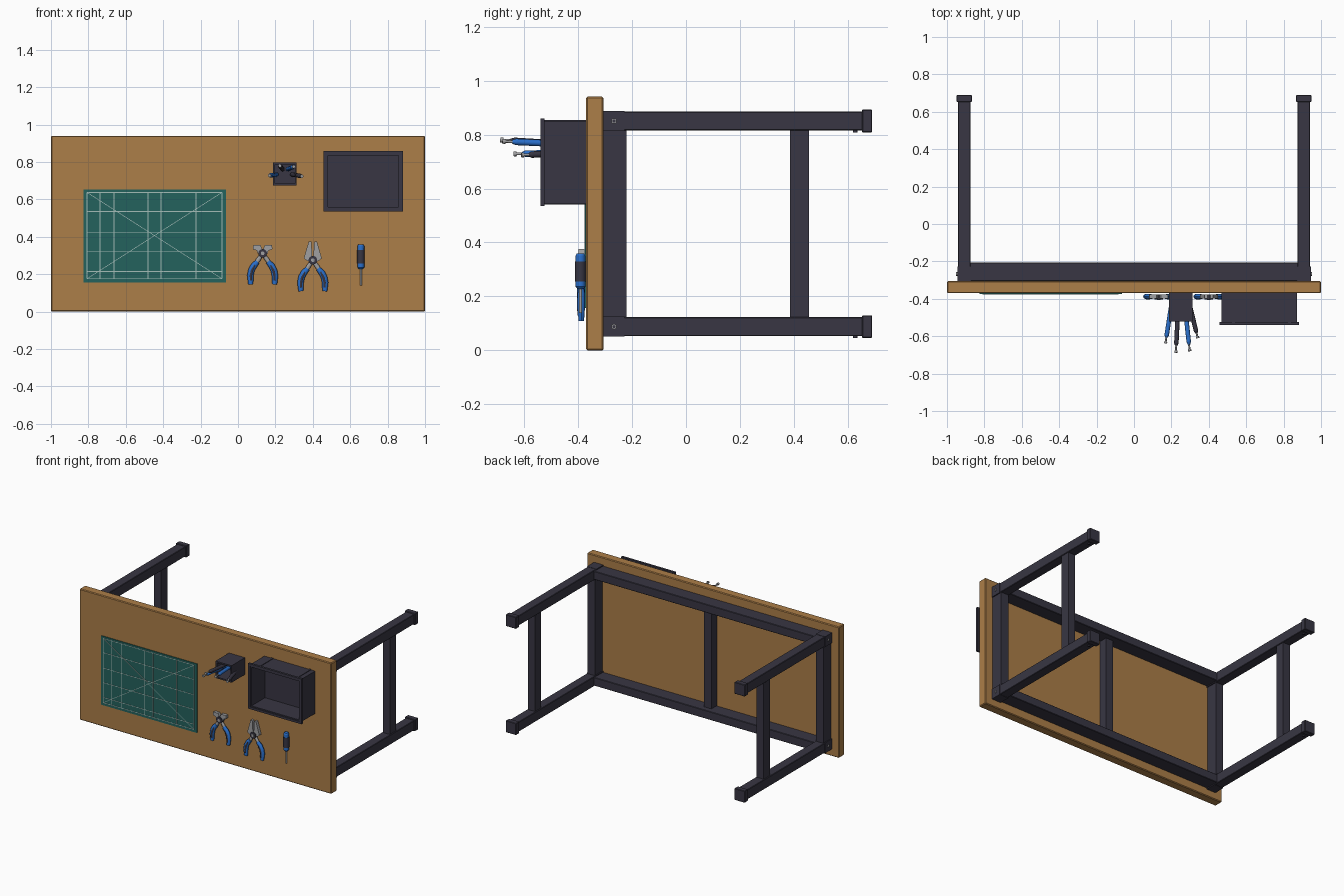
import bpy, bmesh, math
from mathutils import Vector, Matrix

if "Cube" in bpy.data.objects:
    bpy.data.objects.remove(bpy.data.objects["Cube"])


def mat(name, r, g, b):
    m = bpy.data.materials.new(name)
    lin = [((c / 255 + 0.055) / 1.055) ** 2.4 for c in (r, g, b)]
    m.diffuse_color = (*lin, 1)
    m.use_nodes = True
    m.node_tree.nodes["Principled BSDF"].inputs["Base Color"].default_value = m.diffuse_color
    return m


WOOD = mat("wood", 172, 126, 72)
DARK = mat("dark metal", 56, 54, 67)
TEAL = mat("mat green", 36, 98, 93)
LINE = mat("mat lines", 165, 190, 185)
BLUE = mat("blue grip", 42, 112, 205)
STEEL = mat("steel", 160, 160, 162)


def finish(name, bm, mats, smooth=False):
    bmesh.ops.recalc_face_normals(bm, faces=bm.faces[:])
    me = bpy.data.meshes.new(name)
    bm.to_mesh(me)
    bm.free()
    for m in mats:
        me.materials.append(m)
    ob = bpy.data.objects.new(name, me)
    bpy.context.collection.objects.link(ob)
    if smooth:
        bpy.context.view_layer.objects.active = ob
        ob.select_set(True)
        bpy.ops.object.shade_smooth_by_angle(angle=math.radians(40))
        ob.select_set(False)
    return ob


def box(name, x, y, z, m, bevel=0.0):
    """Box from (min, max) pairs on each axis."""
    bm = bmesh.new()
    size = [b - a for a, b in (x, y, z)]
    mid = [(a + b) / 2 for a, b in (x, y, z)]
    bmesh.ops.create_cube(bm, size=1, matrix=Matrix.Translation(mid) @ Matrix.Diagonal((*size, 1)))
    if bevel:
        bmesh.ops.bevel(bm, geom=bm.edges[:], offset=bevel, segments=1, affect='EDGES')
    return finish(name, bm, [m])


def rod(name, start, end, bands, mats, sides=12):
    """Stack of cylinders along a line; band = (t0, t1, radius0, radius1, material index)."""
    a, b = Vector(start), Vector(end)
    d = b - a
    rot = d.to_track_quat('Z', 'Y').to_matrix().to_4x4()
    bm = bmesh.new()
    for t0, t1, r0, r1, i in bands:
        old = set(bm.faces)
        bmesh.ops.create_cone(bm, cap_ends=True, segments=sides, radius1=r0, radius2=r1,
                              depth=d.length * (t1 - t0),
                              matrix=Matrix.Translation(a + d * (t0 + t1) / 2) @ rot)
        for f in bm.faces:
            if f not in old:
                f.material_index = i
    return finish(name, bm, mats, True)


def sweep(name, pts, y, rx, ry, m, sides=10):
    """Oval tube along a path of (x, z) points, capped."""
    bm = bmesh.new()
    rings = []
    for i, p in enumerate(pts):
        q0, q1 = Vector(pts[max(i - 1, 0)]), Vector(pts[min(i + 1, len(pts) - 1)])
        t = (q1 - q0).normalized()
        n = Vector((-t.y, t.x))
        k = 0.75 if i in (0, len(pts) - 1) else 1
        rings.append([bm.verts.new((p[0] + n.x * rx * k * math.cos(a), y + ry * k * math.sin(a),
                                    p[1] + n.y * rx * k * math.cos(a)))
                      for a in (2 * math.pi * j / sides for j in range(sides))])
    for r, s in zip(rings, rings[1:]):
        for j in range(sides):
            bm.faces.new((r[j], r[j - 1], s[j - 1], s[j]))
    bm.faces.new(rings[0])
    bm.faces.new(rings[-1])
    return finish(name, bm, [m], True)


def prism(name, pts, y0, y1, m):
    bm = bmesh.new()
    f = bm.faces.new([bm.verts.new((x, y0, z)) for x, z in pts])
    g = bmesh.ops.extrude_face_region(bm, geom=[f])
    bmesh.ops.translate(bm, vec=(0, y1 - y0, 0), verts=[v for v in g['geom'] if isinstance(v, bmesh.types.BMVert)])
    return finish(name, bm, [m])


def tray(name, x, y, z, wall, floor):
    """Open container facing -y, made of four walls and a floor."""
    box(name + "_floor", x, (y[1] - floor, y[1]), z, DARK)
    for s, a in (("left", (x[0], x[0] + wall)), ("right", (x[1] - wall, x[1]))):
        box(f"{name}_wall_{s}", a, (y[0], y[1] - floor), z, DARK)
    inner = (x[0] + wall, x[1] - wall)
    for s, a in (("lower", (z[0], z[0] + wall)), ("upper", (z[1] - wall, z[1]))):
        box(f"{name}_wall_{s}", inner, (y[0], y[1] - floor), a, DARK)


FRONT = -0.37
# Table top, lying on its edge
box("table_top", (-1, 1), (FRONT, -0.306), (0, 0.94), WOOD, 0.005)

# Frame: long rails, end rails, centre bar, legs with feet and brackets
for zn, zc in (("lower", 0.088), ("upper", 0.85)):
    box(f"long_rail_{zn}", (-0.88, 0.88), (-0.306, -0.205), (zc - 0.03, zc + 0.03), DARK, 0.003)
    for xn, s in (("left", -1), ("right", 1)):
        xc = s * 0.908
        box(f"leg_{xn}_{zn}", (xc - 0.034, xc + 0.034), (-0.306, 0.66), (zc - 0.035, zc + 0.035), DARK, 0.003)
        box(f"foot_{xn}_{zn}", (xc - 0.041, xc + 0.041), (0.652, 0.69), (zc - 0.042, zc + 0.042), DARK, 0.003)
        box(f"bracket_{xn}_{zn}", (xc - 0.037, xc + 0.037), (-0.306, -0.228), (zc - 0.037, zc + 0.037), DARK)
        rod(f"bolt_{xn}_{zn}", (xc + s * 0.03, -0.267, zc), (xc + s * 0.043, -0.267, zc),
            [(0, 1, 0.01, 0.01, 0), (0.9, 1.08, 0.006, 0.006, 1)], [STEEL, DARK])
        rod(f"leg_screw_{xn}_{zn}", (xc, 0.627, zc - 0.03), (xc, 0.627, zc - 0.042),
            [(0, 1, 0.008, 0.008, 0)], [DARK])
for xn, s in (("left", -1), ("right", 1)):
    xc = s * 0.908
    box(f"end_rail_{xn}", (xc - 0.03, xc + 0.03), (-0.306, -0.22), (0.12, 0.818), DARK)
    box(f"stretcher_{xn}", (xc - 0.028, xc + 0.028), (0.385, 0.455), (0.12, 0.818), DARK)
box("centre_bar", (-0.03, 0.03), (-0.306, -0.245), (0.115, 0.823), DARK)

# Cutting mat with printed lines
box("cutting_mat", (-0.826, -0.064), (-0.375, FRONT), (0.157, 0.652), TEAL)
x0, x1, z0, z1 = -0.807, -0.086, 0.176, 0.637


def mat_line(name, a, b, w=0.004):
    a, b = Vector(a), Vector(b)
    t = (b - a).normalized() * w / 2
    n = Vector((-t.y, t.x))
    prism(name, [a - n, b - n, b + n, a + n], -0.3765, -0.3745, LINE)


for i, x in enumerate((x0, -0.738, -0.663, -0.481, -0.412, -0.225, x1)):
    mat_line(f"mat_line_vertical_{i}", (x, z0), (x, z1))
for i, z in enumerate((z0, 0.214, 0.32, 0.425, 0.535, z1)):
    mat_line(f"mat_line_horizontal_{i}", (x0, z), (x1, z))
mat_line("mat_diagonal_rising", (x0, z0), (x1, z1), 0.003)
mat_line("mat_diagonal_falling", (x0, z1), (x1, z0), 0.003)

# Parts bin with rim and ribs
tray("bin", (0.468, 0.872), (-0.535, FRONT), (0.545, 0.85), 0.014, 0.012)
for s, a in (("left", (0.458, 0.474)), ("right", (0.866, 0.882))):
    box(f"bin_rim_{s}", a, (-0.54, -0.524), (0.535, 0.86), DARK)
for s, a in (("lower", (0.535, 0.551)), ("upper", (0.844, 0.86))):
    box(f"bin_rim_{s}", (0.474, 0.866), (-0.54, -0.524), a, DARK)
for i, x in enumerate((0.532, 0.832)):
    for s, z in (("lower", 0.541), ("upper", 0.848)):
        box(f"bin_rib_{s}_{i}", (x - 0.008, x + 0.008), (-0.525, FRONT), (z, z + 0.006), DARK)

# Tool holder with four screwdrivers
tray("holder", (0.187, 0.314), (-0.522, FRONT), (0.675, 0.797), 0.01, 0.012)
tools = [((0.205, -0.4, 0.733), (0.168, -0.638, 0.728), BLUE),
         ((0.238, -0.4, 0.762), (0.224, -0.688, 0.78), DARK),
         ((0.268, -0.4, 0.762), (0.298, -0.68, 0.775), BLUE),
         ((0.290, -0.4, 0.733), (0.341, -0.61, 0.724), DARK)]
for i, (a, b, m) in enumerate(tools):
    rod(f"holder_screwdriver_{i}", a, b,
        [(0, 0.82, 0.012, 0.012, 0), (0.82, 0.87, 0.012, 0.007, 0),
         (0.87, 0.96, 0.005, 0.005, 1), (0.96, 1, 0.009, 0.009, 1)], [m, STEEL])

# Loose screwdriver lying on the top
rod("loose_screwdriver", (0.657, -0.391, 0.36), (0.657, -0.391, 0.139),
    [(0, 0.04, 0.014, 0.018, 0), (0.04, 0.14, 0.018, 0.018, 0), (0.14, 0.47, 0.02, 0.02, 1),
     (0.47, 0.56, 0.018, 0.018, 0), (0.56, 0.6, 0.018, 0.01, 0), (0.6, 1, 0.006, 0.006, 2)],
    [BLUE, DARK, STEEL])


# Pliers: mirrored jaws, arms and grips round a pivot
def pliers(name, px, pz, jaw):
    for sn, s in (("left", -1), ("right", 1)):
        def at(pts):
            return [(px + s * x, pz + z) for x, z in pts]
        prism(f"{name}_jaw_{sn}", at(jaw), -0.398, -0.376, STEEL)
        sweep(f"{name}_arm_{sn}", at([(0, 0), (0.024, -0.035), (0.04, -0.06)]), -0.388, 0.012, 0.009, STEEL)
        path = [(0.028, -0.045), (0.047, -0.066), (0.06, -0.09), (0.066, -0.12), (0.064, -0.166)]
        sweep(f"{name}_grip_{sn}", at(path), -0.388, 0.017, 0.014, BLUE)
        inlay = [(0.042, -0.062), (0.058, -0.092), (0.064, -0.12), (0.063, -0.145)]
        sweep(f"{name}_inlay_{sn}", at(inlay), -0.396, 0.008, 0.008, DARK)
    rod(f"{name}_pivot", (px, -0.376, pz), (px, -0.404, pz),
        [(0, 1, 0.023, 0.023, 0), (0.95, 1.1, 0.01, 0.01, 1)], [DARK, STEEL], 16)


pliers("cutting_pliers", 0.132, 0.312,
       [(0, -0.012), (0.028, 0.0), (0.03, 0.014), (0.052, 0.022), (0.05, 0.044), (0.012, 0.044), (0.004, 0.026)])
pliers("long_nose_pliers", 0.4, 0.275,
       [(0, -0.012), (0.03, -0.004), (0.048, 0.01), (0.022, 0.1), (0.008, 0.1), (0.003, 0.02)])
